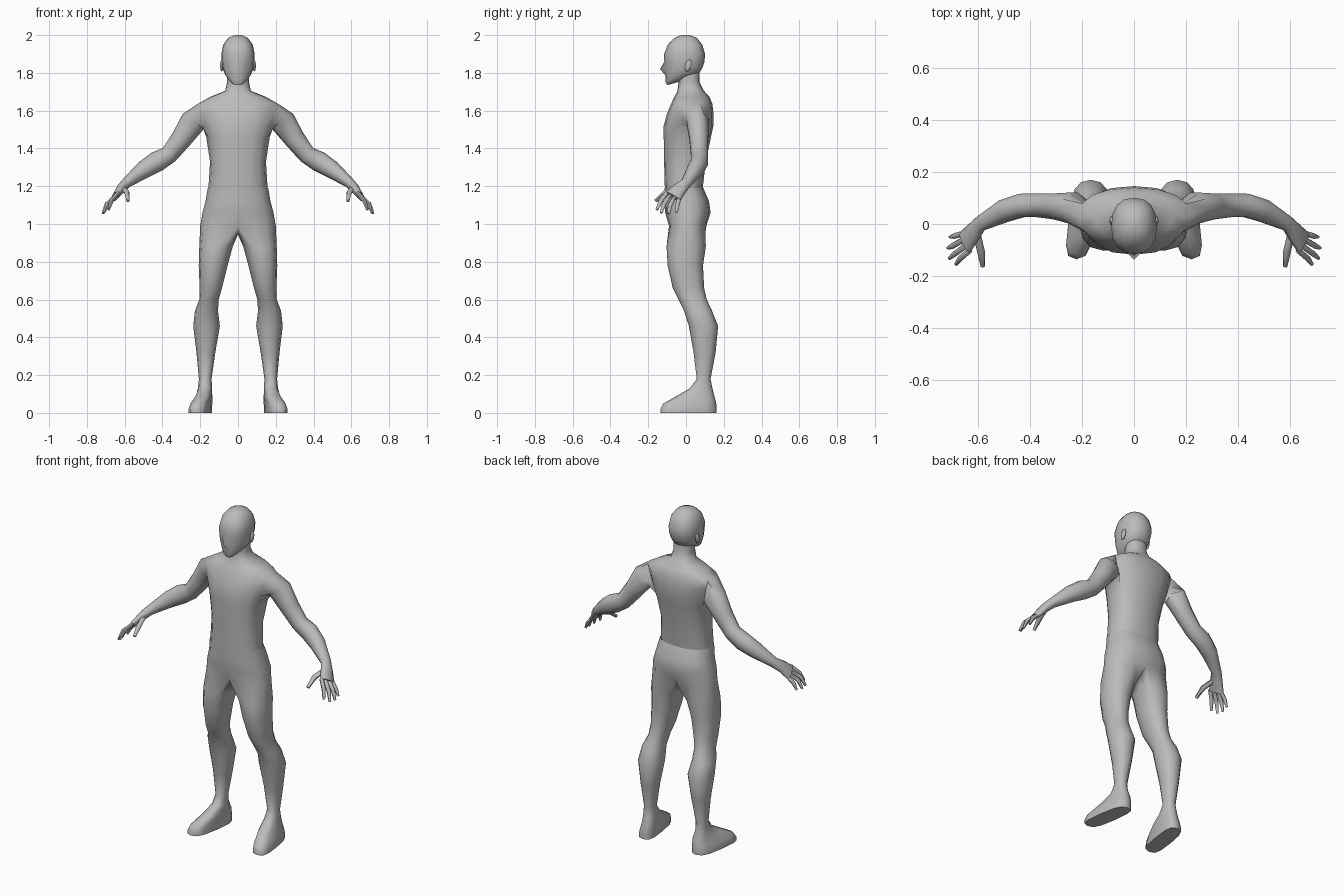
import bpy, bmesh, math
from mathutils import Vector

skin = bpy.data.materials.new("plain grey")
skin.diffuse_color = (0.5, 0.5, 0.5, 1)


def half_ring(bm, rx, yf, yb, zf, zb=None, p=0.85):
    """Nine points from front centre, round the +x side, to back centre."""
    zb = zf if zb is None else zb
    out = []
    for j in range(9):
        t = math.radians(-90 + 22.5 * j)
        s = math.copysign(abs(math.sin(t)) ** p, math.sin(t))
        x = 0 if j in (0, 8) else rx * math.cos(t) ** p
        k = (s + 1) / 2
        out.append(bm.verts.new((x, yf + (yb - yf) * k, zf + (zb - zf) * k)))
    return out


def strip(bm, a, b, closed=False, skip=()):
    """Quads between two rings of equal length."""
    n = len(a)
    for i in range(n if closed else n - 1):
        if i not in skip:
            k = (i + 1) % n
            bm.faces.new((a[i], a[k], b[k], b[i]))


def tube_rings(bm, path, n, start):
    """Elliptical rings across a path of (centre, front-back radius, up radius)."""
    pts = [Vector(c) for c, _, _ in path]
    rings = []
    for i, (c, a, b) in enumerate(path):
        d = (pts[min(i + 1, len(pts) - 1)] - pts[max(i - 1, 0)]).normalized()
        u = Vector((0, 1, 0))
        u = (u - d * d.dot(u)).normalized()
        v = d.cross(u)
        ring = []
        for k in range(n):
            t = math.radians(start + 360 / n * k)
            ring.append(bm.verts.new(pts[i] + u * a * math.cos(t) + v * b * math.sin(t)))
        rings.append(ring)
    return rings


def finish(name, bm, angle=60):
    """Turn a +x half into a mirrored, smooth object."""
    bmesh.ops.recalc_face_normals(bm, faces=bm.faces[:])
    me = bpy.data.meshes.new(name)
    bm.to_mesh(me)
    bm.free()
    me.materials.append(skin)
    ob = bpy.data.objects.new(name, me)
    bpy.context.collection.objects.link(ob)
    bpy.ops.object.select_all(action='DESELECT')
    ob.select_set(True)
    bpy.context.view_layer.objects.active = ob
    bpy.ops.object.shade_smooth_by_angle(angle=math.radians(angle))
    mod = ob.modifiers.new("mirror", 'MIRROR')
    mod.merge_threshold = 0.0005
    return ob


# Upper body: waist to neck, with an opening for each arm
bm = bmesh.new()
torso = [half_ring(bm, *r) for r in (
    (0.157, -0.112, 0.088, 1.185), (0.148, -0.116, 0.105, 1.33),
    (0.168, -0.118, 0.132, 1.46), (0.185, -0.118, 0.145, 1.52),
    (0.200, -0.102, 0.146, 1.58), (0.215, -0.080, 0.140, 1.635),
    (0.150, -0.062, 0.125, 1.672), (0.068, -0.045, 0.095, 1.705),
    (0.058, -0.040, 0.072, 1.75), (0.058, -0.040, 0.070, 1.80))]
for i in range(len(torso) - 1):
    strip(bm, torso[i], torso[i + 1], skip=(3, 4) if 2 <= i <= 4 else ())

# Arm: grows out of the opening and ends in the palm
r0, r1, r2, r3 = torso[2:6]
hole = [r0[3], r0[4], r0[5], r1[5], r2[5], r3[5], r3[4], r3[3], r2[3], r1[3]]
arm = [hole] + tube_rings(bm, (
    ((0.235, 0.062, 1.545), 0.062, 0.069), ((0.300, 0.068, 1.450), 0.052, 0.056),
    ((0.365, 0.072, 1.367), 0.048, 0.048), ((0.430, 0.072, 1.330), 0.047, 0.055),
    ((0.500, 0.050, 1.287), 0.045, 0.047), ((0.590, 0.002, 1.218), 0.030, 0.028),
    ((0.617, -0.030, 1.190), 0.038, 0.025), ((0.650, -0.070, 1.145), 0.050, 0.017)),
    10, -126)
for a, b in zip(arm, arm[1:]):
    strip(bm, a, b, True)
bm.faces.new(arm[-1])
finish("upper_body", bm)

# Fingers and thumb: slim tapered tubes
bm = bmesh.new()
for base, mid, tip, r in (
        ((0.632, -0.102, 1.166), (0.668, -0.132, 1.125), (0.685, -0.155, 1.075), 0.012),
        ((0.644, -0.082, 1.152), (0.690, -0.115, 1.110), (0.710, -0.132, 1.058), 0.012),
        ((0.655, -0.060, 1.140), (0.696, -0.083, 1.105), (0.716, -0.092, 1.055), 0.012),
        ((0.662, -0.038, 1.128), (0.692, -0.046, 1.098), (0.708, -0.050, 1.062), 0.011),
        ((0.607, -0.030, 1.190), (0.588, -0.110, 1.165), (0.582, -0.162, 1.122), 0.015)):
    rings = tube_rings(bm, ((base, r, r), (mid, r, r), (tip, r * .6, r * .6)), 6, 0)
    for a, b in zip(rings, rings[1:]):
        strip(bm, a, b, True)
    bm.faces.new(rings[0])
    bm.faces.new(rings[-1])
finish("fingers", bm)

# Lower body: hips, then one leg and foot split off at the crotch
bm = bmesh.new()
hips = [half_ring(bm, *r) for r in (
    (0.160, -0.114, 0.092, 1.19), (0.172, -0.112, 0.122, 1.12),
    (0.188, -0.110, 0.130, 1.06), (0.200, -0.090, 0.108, 0.99))]
for a, b in zip(hips, hips[1:]):
    strip(bm, a, b)
crotch = [bm.verts.new((0, y, z)) for y, z in ((0.06, 0.955), (0, 0.945), (-0.05, 0.955))]
prev = hips[-1] + crotch
# inner x, outer x, front y, back y, height, outward toe shear
for x0, x1, y0, y1, z, s in (
        (0.028, 0.205, -0.103, 0.105, 0.88, 0), (0.055, 0.208, -0.097, 0.090, 0.78, 0),
        (0.085, 0.203, -0.070, 0.096, 0.66, 0), (0.102, 0.205, -0.040, 0.110, 0.60, 0),
        (0.106, 0.228, -0.010, 0.138, 0.54, 0), (0.096, 0.237, 0.015, 0.170, 0.46, 0),
        (0.120, 0.220, 0.040, 0.157, 0.32, 0), (0.140, 0.207, 0.057, 0.130, 0.18, 0),
        (0.137, 0.212, 0.020, 0.140, 0.13, 0), (0.138, 0.222, -0.050, 0.150, 0.09, -.1),
        (0.145, 0.243, -0.120, 0.160, 0.05, -.15), (0.147, 0.252, -0.136, 0.162, 0.02, -.15),
        (0.147, 0.252, -0.136, 0.162, 0.0, -.15)):
    p = 0.9 if z > 0.1 else 0.65
    ring = []
    for k in range(12):
        t = math.radians(-120 + 30 * k)
        c, q = [math.copysign(abs(f) ** p, f) for f in (math.cos(t), math.sin(t))]
        dy = q * (y1 - y0) / 2
        ring.append(bm.verts.new(((x0 + x1) / 2 + c * (x1 - x0) / 2 + s * dy,
                                  (y0 + y1) / 2 + dy, z)))
    strip(bm, prev, ring, True)
    prev = ring
bm.faces.new(prev)
finish("lower_body", bm)

# Head: jaw rings tilt up toward the back
bm = bmesh.new()
head = [half_ring(bm, *r) for r in (
    (0.028, -0.100, -0.030, 1.735, 1.755), (0.052, -0.108, 0.030, 1.752, 1.785),
    (0.070, -0.108, 0.072, 1.785, 1.800), (0.081, -0.112, 0.088, 1.820, 1.830),
    (0.086, -0.115, 0.098, 1.860, 1.860), (0.088, -0.116, 0.101, 1.900, 1.900),
    (0.078, -0.096, 0.086, 1.950, 1.950), (0.052, -0.062, 0.058, 1.985, 1.985),
    (0.020, -0.025, 0.022, 2.0, 2.0))]
for a, b in zip(head, head[1:]):
    strip(bm, a, b)
bm.faces.new(head[0])
bm.faces.new(head[-1])
head[3][0].co.y = -0.137      # nose tip
for v in (head[3][1], head[4][1]):
    v.co.y += 0.008           # cheeks and eye sockets
finish("head", bm)

# Ears: small flattened lobes
bm = bmesh.new()
bmesh.ops.create_uvsphere(bm, u_segments=8, v_segments=5, radius=1)
for v in bm.verts:
    x, y, z = v.co
    v.co = (0.086 + 0.009 * x, 0.012 + 0.018 * y + 0.006 * z, 1.838 + 0.032 * z)
finish("ears", bm)
